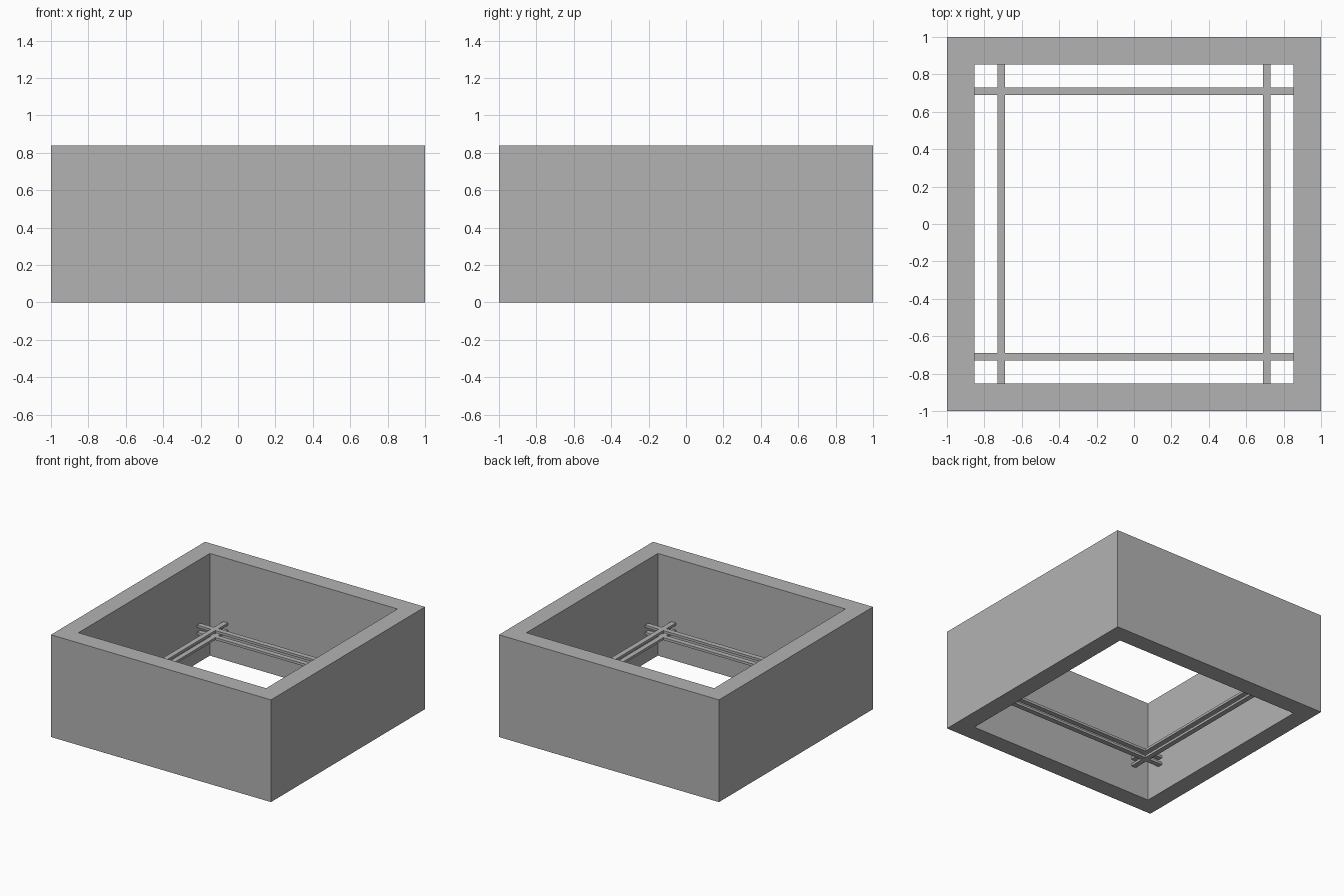
import bpy
import bmesh

cube = bpy.data.objects.get("Cube")
if cube:
    bpy.data.objects.remove(cube, do_unlink=True)

OUTER, INNER, HEIGHT = 1.0, 0.853, 0.84
RAIL_POS, RAIL_HALF = 0.71, 0.021
RAIL_THICK = 0.02

grey = bpy.data.materials.new("plain grey")
grey.use_nodes = True
colour = (0.45, 0.45, 0.45, 1)
grey.diffuse_color = colour
grey.node_tree.nodes["Principled BSDF"].inputs["Base Color"].default_value = colour


def make_object(name, bm):
    bmesh.ops.recalc_face_normals(bm, faces=bm.faces)
    mesh = bpy.data.meshes.new(name)
    bm.to_mesh(mesh)
    bm.free()
    mesh.materials.append(grey)
    obj = bpy.data.objects.new(name, mesh)
    bpy.context.collection.objects.link(obj)
    return obj


def extrude_up(bm, height):
    """Turn a flat sheet into a closed solid."""
    result = bmesh.ops.extrude_face_region(bm, geom=bm.faces[:], use_keep_orig=True)
    verts = [g for g in result["geom"] if isinstance(g, bmesh.types.BMVert)]
    bmesh.ops.translate(bm, verts=verts, vec=(0, 0, height))


# Square wall, open at the top and bottom
bm = bmesh.new()
loops = [[bm.verts.new((sx * r, sy * r, 0))
          for sx, sy in ((-1, -1), (1, -1), (1, 1), (-1, 1))]
         for r in (OUTER, INNER)]
for i in range(4):
    j = (i + 1) % 4
    bm.faces.new((loops[0][i], loops[0][j], loops[1][j], loops[1][i]))
extrude_up(bm, HEIGHT)
make_object("square_wall", bm)


def rail_grid(name, z):
    """Four crossing rails in one flat layer, reaching the inner wall faces."""
    a, b = RAIL_POS - RAIL_HALF, RAIL_POS + RAIL_HALF
    steps = (-INNER, -b, -a, a, b, INNER)
    bm = bmesh.new()
    grid = [[bm.verts.new((x, y, z)) for y in steps] for x in steps]
    for i in range(5):
        for j in range(5):
            if i in (1, 3) or j in (1, 3):
                bm.faces.new((grid[i][j], grid[i + 1][j],
                              grid[i + 1][j + 1], grid[i][j + 1]))
    loose = [v for v in bm.verts if not v.link_faces]
    bmesh.ops.delete(bm, geom=loose, context="VERTS")
    extrude_up(bm, RAIL_THICK)
    make_object(name, bm)


# Two stacked layers of support rails
rail_grid("lower_rails", 0.235)
rail_grid("upper_rails", 0.293)
